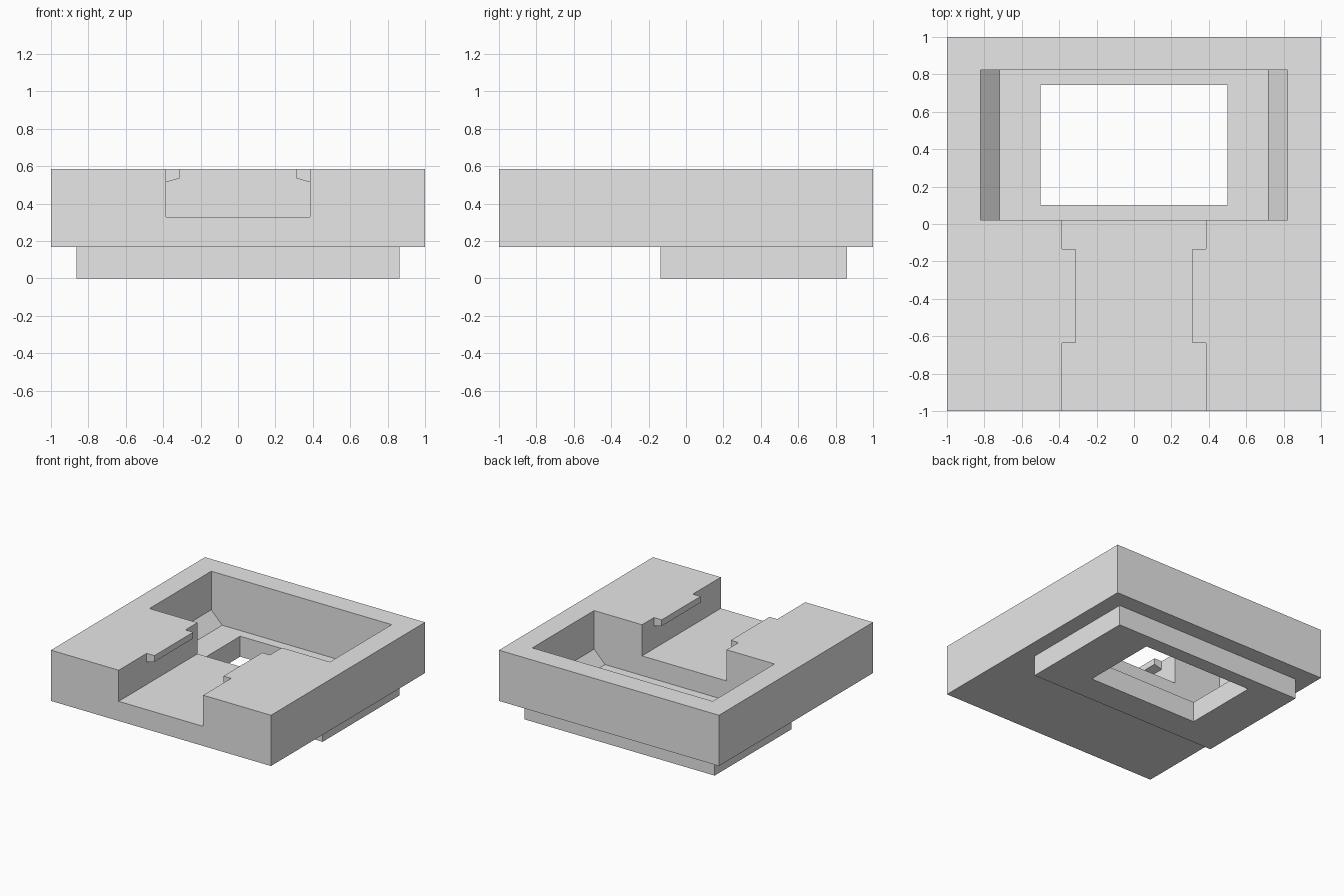
import bpy
import bmesh

old = bpy.data.objects.get("Cube")
if old:
    bpy.data.objects.remove(old, do_unlink=True)

grey = bpy.data.materials.new("light_grey")
grey.use_nodes = True
grey.diffuse_color = (0.8, 0.8, 0.8, 1)
for node in grey.node_tree.nodes:
    if node.type == 'BSDF_PRINCIPLED':
        node.inputs["Base Color"].default_value = grey.diffuse_color


def prism(name, outline, y0, y1):
    """Extrude an (x, z) outline along y."""
    bm = bmesh.new()
    face = bm.faces.new([bm.verts.new((x, y0, z)) for x, z in outline])
    out = bmesh.ops.extrude_face_region(bm, geom=[face])
    verts = [v for v in out["geom"] if isinstance(v, bmesh.types.BMVert)]
    bmesh.ops.translate(bm, verts=verts, vec=(0, y1 - y0, 0))
    bmesh.ops.recalc_face_normals(bm, faces=bm.faces)
    mesh = bpy.data.meshes.new(name)
    bm.to_mesh(mesh)
    bm.free()
    mesh.materials.append(grey)
    obj = bpy.data.objects.new(name, mesh)
    bpy.context.collection.objects.link(obj)
    return obj


def box(name, half_x, y0, y1, z0, z1):
    return prism(name, [(-half_x, z0), (half_x, z0), (half_x, z1), (-half_x, z1)], y0, y1)


def combine(target, tool, operation):
    """Apply a boolean and discard the tool."""
    mod = target.modifiers.new(tool.name, 'BOOLEAN')
    mod.operation = operation
    mod.solver = 'EXACT'
    mod.object = tool
    bpy.context.view_layer.objects.active = target
    bpy.ops.object.modifier_apply(modifier=mod.name)
    bpy.data.objects.remove(tool, do_unlink=True)


TOP, BASE, ABOVE = 0.585, 0.168, 0.8

# Main block with the smaller foot beneath it
housing = box("housing", 1, -1, 1, BASE, TOP)
combine(housing, box("foot", 0.864, -0.135, 0.862, 0, 0.25), 'UNION')

# Rear pocket with chamfered lower sides
half = [(0.72, BASE), (0.82, BASE + 0.1), (0.82, ABOVE)]
pocket = prism("pocket", half + [(-x, z) for x, z in reversed(half)], 0.022, 0.824)
combine(housing, pocket, 'DIFFERENCE')

# Front channel, leaving a retaining tab on each wall
channel = box("channel", 0.384, -1.2, 0.2, 0.329, ABOVE)
for side in (-1, 1):
    tab = [(0.314, 0.534), (0.384, 0.515), (0.5, 0.484), (0.5, 0.9), (0.314, 0.9)]
    combine(channel, prism("tab", [(side * x, z) for x, z in tab], -0.637, -0.133), 'DIFFERENCE')
combine(housing, channel, 'DIFFERENCE')

# Window through the pocket floor
combine(housing, box("window", 0.5, 0.102, 0.742, -0.2, 0.3), 'DIFFERENCE')
